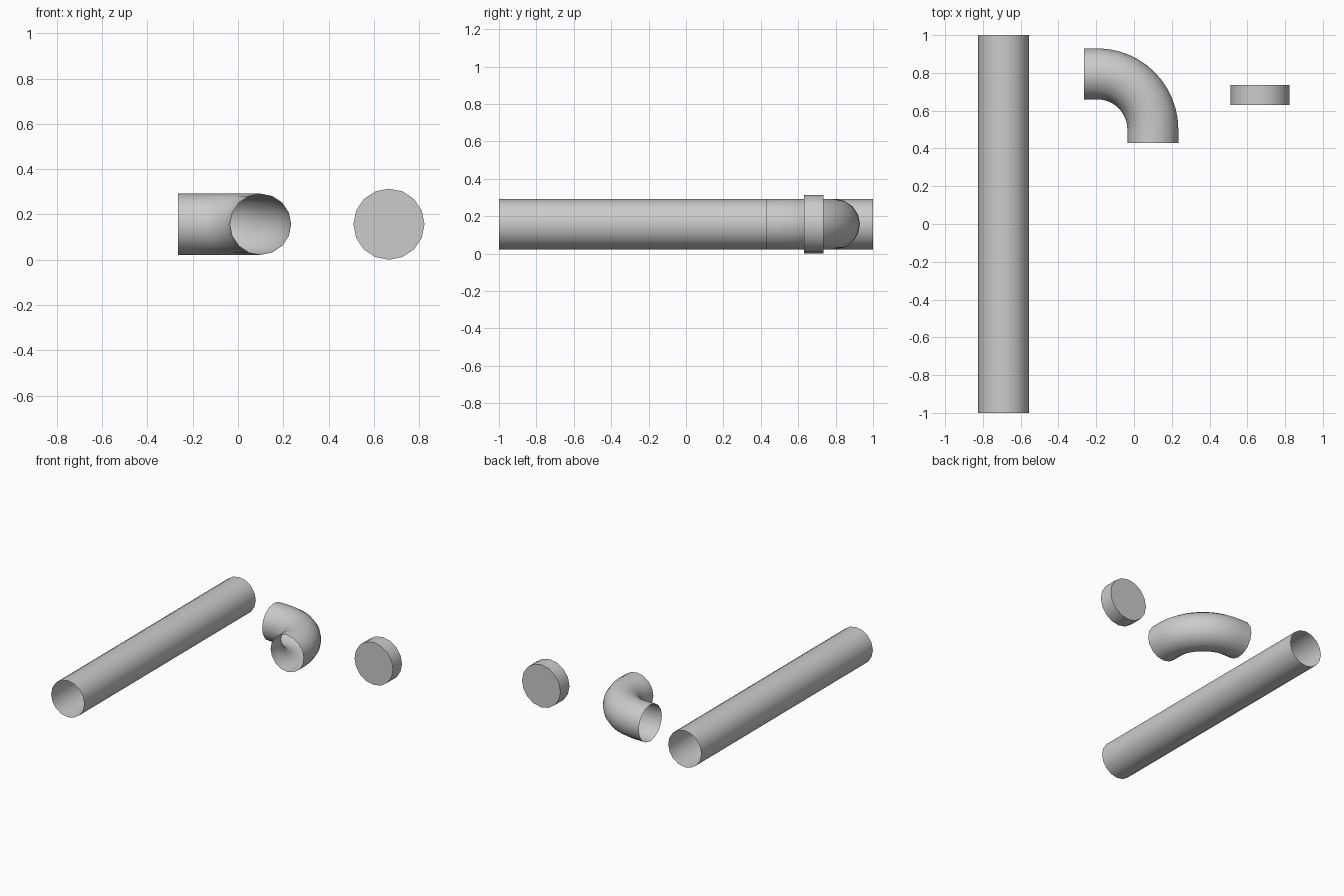
import bpy, bmesh
from math import sin, cos, pi, radians
from mathutils import Vector

if "Cube" in bpy.data.objects:
    bpy.data.objects.remove(bpy.data.objects["Cube"])

SIDES, Z, R = 16, 0.157, 0.135


def sweep(name, path, radius, capped=False):
    """Tube along a list of (point, horizontal tangent) pairs."""
    bm = bmesh.new()
    rings = []
    up = Vector((0, 0, 1))
    for p, t in path:
        side = Vector(t).cross(up).normalized()
        rings.append([bm.verts.new(Vector(p) + radius * (side * cos(a) + up * sin(a)))
                      for a in (2 * pi * i / SIDES for i in range(SIDES))])
    for a, b in zip(rings, rings[1:]):
        for i in range(SIDES):
            j = (i + 1) % SIDES
            bm.faces.new((a[i], b[i], b[j], a[j]))
    if capped:
        bm.faces.new(rings[0])
        bm.faces.new(rings[-1][::-1])
    bmesh.ops.recalc_face_normals(bm, faces=bm.faces)
    # open tubes: make the normals point outward
    f = bm.faces[:][0]
    mid = (Vector(path[0][0]) + Vector(path[1][0])) / 2
    if f.normal.dot(f.calc_center_median() - mid) < 0:
        bmesh.ops.reverse_faces(bm, faces=bm.faces)
    me = bpy.data.meshes.new(name)
    bm.to_mesh(me)
    bm.free()
    ob = bpy.data.objects.new(name, me)
    bpy.context.collection.objects.link(ob)
    bpy.context.view_layer.objects.active = ob
    ob.select_set(True)
    bpy.ops.object.shade_smooth_by_angle(angle=radians(40))
    ob.select_set(False)


def straight(x, y0, y1):
    return [((x, y, Z), (0, 1, 0)) for y in (y0, y1)]


# straight open pipe
sweep("straight_pipe", straight(-0.69, -1, 1), R)

# open elbow: short straight, quarter bend, short straight
cx, cy, bend, n = -0.195, 0.50, 0.295, 12
path = [((-0.265, cy + bend, Z), (1, 0, 0))]
for k in range(n + 1):
    a = pi / 2 * (1 - k / n)
    path.append(((cx + bend * cos(a), cy + bend * sin(a), Z), (sin(a), -cos(a), 0)))
path.append(((cx + bend, 0.43, Z), (0, -1, 0)))
sweep("elbow_pipe", path, R)

# closed end cap
sweep("end_cap", straight(0.667, 0.63, 0.735), 0.157, capped=True)
